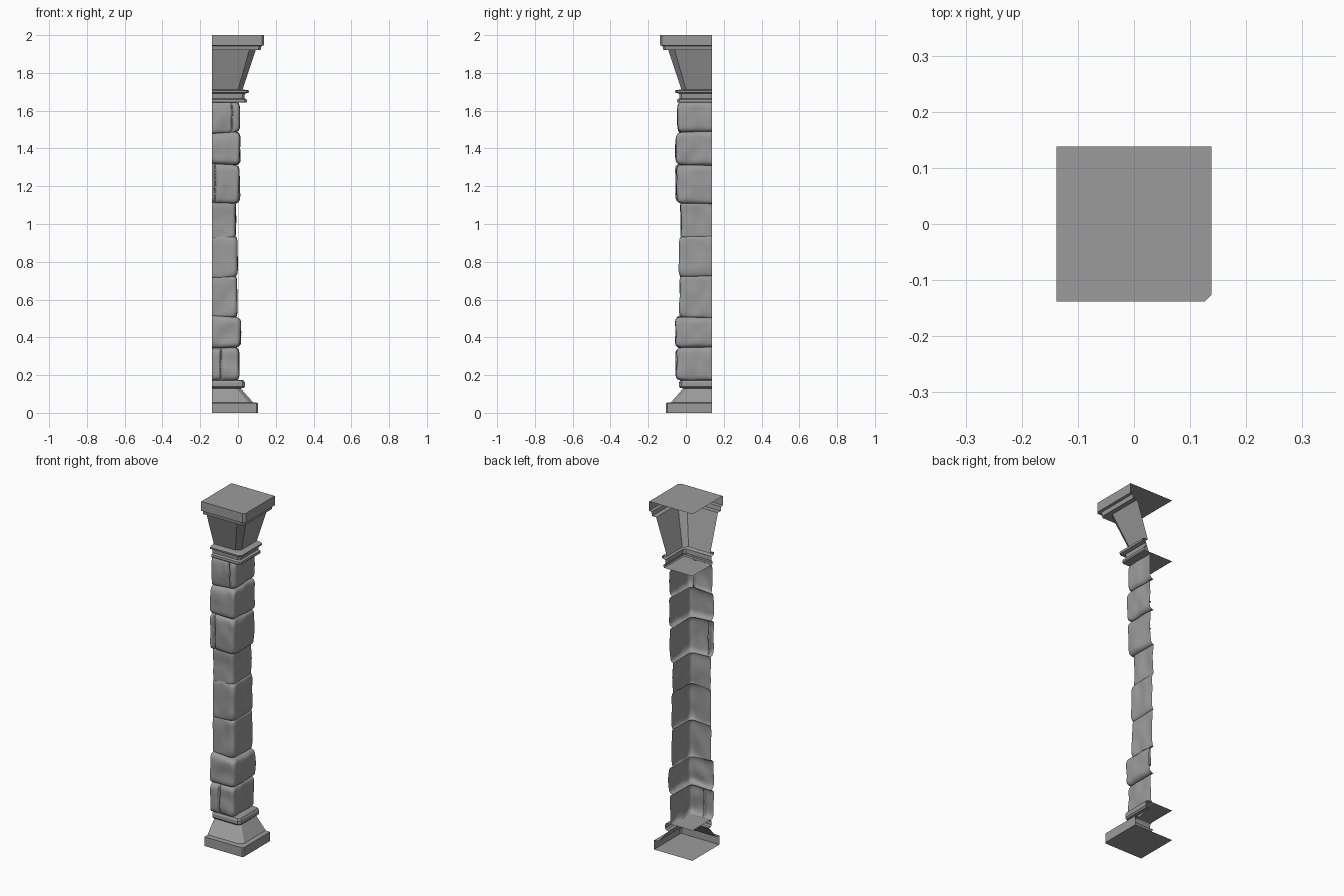
import bpy, bmesh, math
from mathutils import Vector, noise

if "Cube" in bpy.data.objects:
    bpy.data.objects.remove(bpy.data.objects["Cube"])

H = 0.138                      # half width; the back (+y) and left (-x) sides are open
CORE_X, CORE_Y = -0.014, -0.027  # depth of the mortar joints

grey = bpy.data.materials.new("dark_stone")
grey.diffuse_color = (0.33, 0.33, 0.33, 1)
grey.use_nodes = True
grey.node_tree.nodes["Principled BSDF"].inputs["Base Color"].default_value = grey.diffuse_color


def sheet(name, rows, smooth=False, caps=False):
    """Skin rows of points (bottom to top), optionally closing top and bottom."""
    bm = bmesh.new()
    grid = [[bm.verts.new(p) for p in row] for row in rows]
    for low, high in zip(grid, grid[1:]):
        for i in range(len(low) - 1):
            f = bm.faces.new((low[i], low[i + 1], high[i + 1], high[i]))
            f.smooth = smooth
    if caps:
        for row, flip in ((grid[0], True), (grid[-1], False)):
            loop = row + [bm.verts.new((-H, H, row[0].co.z))]
            bm.faces.new(loop[::-1] if flip else loop)
    me = bpy.data.meshes.new(name)
    bm.to_mesh(me)
    bm.free()
    me.materials.append(grey)
    ob = bpy.data.objects.new(name, me)
    bpy.context.collection.objects.link(ob)
    return ob


def moulding(name, profile):
    """Sweep (reach, height, corner chamfer) around the front-right corner."""
    rows = [[(-H, -d, z), (d - c, -d, z), (d, c - d, z), (d, H, z)]
            for d, z, c in profile]
    return sheet(name, rows, caps=True)


def stone(name, z0, z1, x_face, y_face, tilt0, tilt1, crack=None, step=0.0):
    """Pillow-shaped stone wrapping the corner, with an optional front crack."""
    rows, n = [], 16
    for j in range(n + 1):
        s = -math.cos(math.pi * j / n)
        f = max(0.0, 1 - abs(s) ** 8) ** 0.55
        t = (s + 1) / 2
        xm = CORE_X + (x_face - CORE_X) * f
        ym = CORE_Y + (y_face - CORE_Y) * f
        r = 0.018 + 0.008 * (1 - f)
        # front run, rounded corner, side run
        pts = [(-H + (xm - r + H) * i / 30, ym, 0, -1) for i in range(30)]
        for k in range(7):
            a = -math.pi / 2 + math.pi / 2 * k / 6
            c, q = math.cos(a), math.sin(a)
            pts.append((xm - r + r * c, ym + r + r * q, c, q))
        pts += [(xm, ym + r + (H - ym - r) * i / 16, 1, 0) for i in range(1, 17)]
        row = []
        for i, (x, y, nx, ny) in enumerate(pts):
            u = i / (len(pts) - 1) - 0.5
            z = z0 + (z1 - z0) * t + u * (tilt0 * (1 - t) + tilt1 * t)
            w = 0.008 * f * noise.noise(Vector((x * 16, y * 16, z * 11)))
            if crack is not None and ny < -0.5:
                # crack wanders a little with height
                cx = crack + 0.006 * noise.noise(Vector((3, 7, z * 25)))
                w -= 0.022 * f * math.exp(-((x - cx) / 0.005) ** 2)
                if x < cx:
                    w += step * f
            px, py = x + nx * w, y + ny * w
            if i == 0:
                px = -H
            if i == len(pts) - 1:
                py = H
            row.append((px, py, z))
        rows.append(row)
    return sheet(name, rows, smooth=True)


# Base: plinth, sloped foot and rounded collar
moulding("base", [
    (0.107, 0.0, 0.008), (0.107, 0.053, 0.008), (0.08, 0.055, 0.024),
    (0.014, 0.13, 0.022), (0.03, 0.132, 0.012), (0.037, 0.14, 0.014),
    (0.037, 0.16, 0.014), (0.031, 0.171, 0.013), (0.022, 0.174, 0.012)])

# Capital: neck rings, flared bell and square slab
moulding("capital", [
    (0.042, 1.642, 0.012), (0.047, 1.647, 0.012), (0.046, 1.66, 0.012),
    (0.034, 1.665, 0.012), (0.036, 1.69, 0.012), (0.056, 1.695, 0.012),
    (0.058, 1.706, 0.012), (0.046, 1.71, 0.012), (0.024, 1.712, 0.024),
    (0.094, 1.92, 0.034), (0.12, 1.92, 0.012), (0.124, 1.943, 0.012),
    (0.138, 1.946, 0.012), (0.138, 2.0, 0.012)])

# Shaft stones, bottom to top: height of top joint, faces, tilt, crack, step
stones = [
    (0.345, 0.005, -0.050, 0.006, -0.09, 0.007),
    (0.51, 0.014, -0.056, -0.012, None, 0),
    (0.72, -0.005, -0.033, 0.01, None, 0),
    (0.93, -0.004, -0.034, 0.012, None, 0),
    (1.11, -0.013, -0.028, -0.006, None, 0),
    (1.315, 0.008, -0.050, -0.01, -0.12, 0.008),
    (1.485, 0.011, -0.054, 0.012, None, 0),
    (1.645, 0.009, -0.043, 0.0, -0.03, 0)]
z, tilt = 0.172, 0.0
for i, (top, xf, yf, top_tilt, crack, step) in enumerate(stones):
    stone(f"shaft_stone_{i + 1}", z, top, xf, yf, tilt, top_tilt, crack, step)
    z, tilt = top, top_tilt
